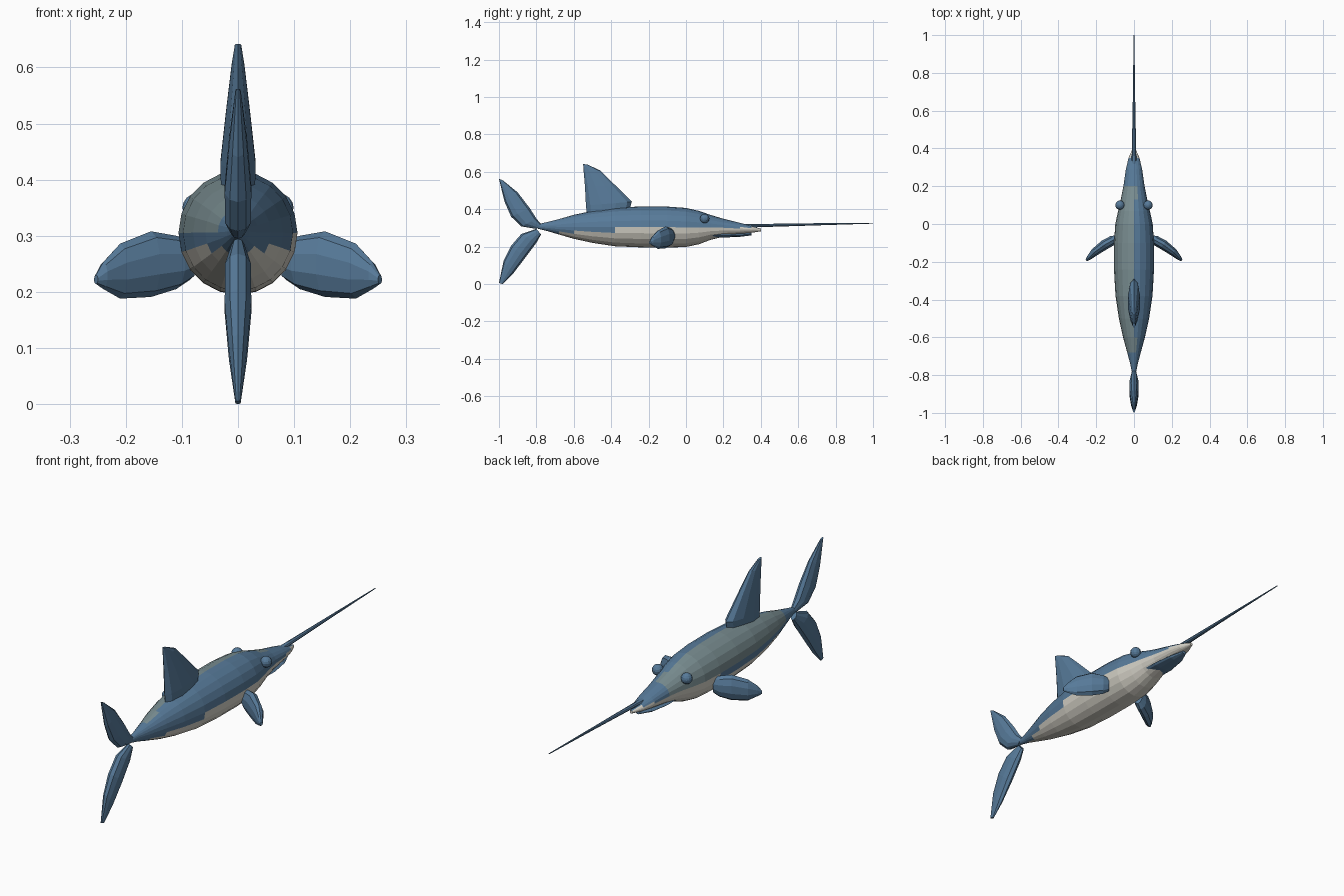
import bpy
from math import cos, sin, pi
from mathutils import Vector

old = bpy.data.objects.get("Cube")
if old:
    bpy.data.objects.remove(old, do_unlink=True)


def make_material(name, rgb):
    mat = bpy.data.materials.new(name)
    mat.use_nodes = True
    colour = (*rgb, 1.0)
    mat.diffuse_color = colour
    mat.node_tree.nodes["Principled BSDF"].inputs["Base Color"].default_value = colour
    return mat


BLUE = make_material("ocean_blue", (0.095, 0.195, 0.32))
GREY = make_material("slate_grey", (0.19, 0.265, 0.28))
PALE = make_material("belly_pale", (0.66, 0.64, 0.57))


def loft(name, rings, sides, mats=(BLUE,)):
    """Skin elliptical rings given as (centre, half axis, half axis)."""
    verts, faces = [], []
    for centre, u, v in rings:
        for i in range(sides):
            a = 2 * pi * i / sides
            verts.append(Vector(centre) + Vector(u) * cos(a) + Vector(v) * sin(a))
    for r in range(len(rings) - 1):
        for i in range(sides):
            j = (i + 1) % sides
            faces.append((r * sides + i, r * sides + j,
                          (r + 1) * sides + j, (r + 1) * sides + i))
    last = (len(rings) - 1) * sides
    faces.append(tuple(reversed(range(sides))))
    faces.append(tuple(range(last, last + sides)))
    mesh = bpy.data.meshes.new(name)
    mesh.from_pydata(verts, [], faces)
    for m in mats:
        mesh.materials.append(m)
    obj = bpy.data.objects.new(name, mesh)
    bpy.context.collection.objects.link(obj)
    # Consistent outward normals
    bpy.context.view_layer.objects.active = obj
    obj.select_set(True)
    bpy.ops.object.mode_set(mode='EDIT')
    bpy.ops.mesh.select_all(action='SELECT')
    bpy.ops.mesh.normals_make_consistent(inside=False)
    bpy.ops.object.mode_set(mode='OBJECT')
    obj.select_set(False)
    return obj


def blade(name, sections):
    """Upright fin: sections hold front (y, z), rear (y, z), half thickness."""
    rings = []
    for front, rear, thick in sections:
        f, r = Vector((0, *front)), Vector((0, *rear))
        rings.append(((f + r) / 2, (f - r) / 2, (thick, 0, 0)))
    return loft(name, rings, 10)


# Body: y, half width, top z, bottom z
profile = [
    (-0.79, 0.010, 0.320, 0.295), (-0.74, 0.020, 0.332, 0.283),
    (-0.68, 0.036, 0.347, 0.265), (-0.60, 0.058, 0.370, 0.242),
    (-0.50, 0.080, 0.391, 0.220), (-0.38, 0.098, 0.408, 0.202),
    (-0.24, 0.106, 0.415, 0.196), (-0.10, 0.106, 0.414, 0.195),
    (0.00, 0.099, 0.407, 0.198), (0.07, 0.084, 0.391, 0.213),
    (0.13, 0.070, 0.370, 0.236), (0.20, 0.056, 0.349, 0.253),
    (0.29, 0.043, 0.327, 0.266), (0.35, 0.029, 0.311, 0.274),
    (0.40, 0.007, 0.296, 0.282),
]
body = loft("body", [((0, y, (t + b) / 2), (w, 0, 0), (0, 0, (t - b) / 2))
                     for y, w, t, b in profile], 20, (BLUE, GREY, PALE))

# Pale belly, blue right flank, grey left back with a blue side band
for face in body.data.polygons:
    c = face.center
    belly_line = 0.275 if c.y < -0.42 else 0.30
    if c.x < 0 and c.y < -0.1:
        belly_line = 0.275
    if c.z < belly_line:
        face.material_index = 2
    elif c.x < 0.01 and -0.66 < c.y < 0.2 and c.z > 0.31:
        face.material_index = 1

# Long bill and the lower jaw
loft("bill", [((0, 0.26, 0.309), (0.016, 0, 0), (0, 0, 0.010)),
              ((0, 0.36, 0.312), (0.012, 0, 0), (0, 0, 0.009)),
              ((0, 0.68, 0.319), (0.006, 0, 0), (0, 0, 0.006)),
              ((0, 1.00, 0.325), (0.002, 0, 0), (0, 0, 0.002))], 8)
loft("lower_jaw", [((0, 0.08, 0.262), (0.050, 0, 0), (0, 0, 0.012)),
                   ((0, 0.20, 0.260), (0.050, 0, 0), (0, 0, 0.012)),
                   ((0, 0.29, 0.262), (0.036, 0, 0), (0, 0, 0.010)),
                   ((0, 0.35, 0.267), (0.012, 0, 0), (0, 0, 0.007))], 10)

# Dorsal fin
blade("dorsal_fin", [((-0.30, 0.405), (-0.53, 0.375), 0.032),
                     ((-0.29, 0.440), (-0.535, 0.42), 0.033),
                     ((-0.38, 0.530), (-0.54, 0.520), 0.022),
                     ((-0.46, 0.608), (-0.547, 0.60), 0.012),
                     ((-0.525, 0.638), (-0.55, 0.642), 0.006)])

# Tail lobes
blade("upper_tail_lobe", [((-0.77, 0.315), (-0.80, 0.295), 0.012),
                          ((-0.80, 0.350), (-0.88, 0.308), 0.024),
                          ((-0.835, 0.405), (-0.935, 0.36), 0.025),
                          ((-0.90, 0.490), (-0.97, 0.440), 0.017),
                          ((-0.98, 0.555), (-1.00, 0.562), 0.005)])
blade("lower_tail_lobe", [((-0.775, 0.265), (-0.80, 0.295), 0.012),
                          ((-0.80, 0.220), (-0.88, 0.268), 0.024),
                          ((-0.86, 0.140), (-0.935, 0.205), 0.025),
                          ((-0.925, 0.055), (-0.975, 0.125), 0.017),
                          ((-0.98, 0.000), (-1.00, 0.006), 0.005)])

# Paired fins: x, y, top z, bottom z; and eyes
fin_path = [(0.085, -0.075, 0.292, 0.222), (0.11, -0.085, 0.300, 0.205),
            (0.155, -0.110, 0.308, 0.191), (0.21, -0.150, 0.286, 0.188),
            (0.24, -0.180, 0.253, 0.205), (0.253, -0.192, 0.230, 0.214)]
fin_thick = [0.020, 0.027, 0.028, 0.022, 0.013, 0.006]
for side, label in ((1, "left"), (-1, "right")):
    rings = []
    for (x, y, top, low), t in zip(fin_path, fin_thick):
        rings.append(((side * x, y, (top + low) / 2),
                      (0, 0, (top - low) / 2),
                      (side * t * 0.6, t * 0.8, 0)))
    loft(label + "_pectoral_fin", rings, 10)
    bpy.ops.mesh.primitive_uv_sphere_add(segments=12, ring_count=8, radius=0.025,
                                         location=(side * 0.074, 0.10, 0.35))
    eye = bpy.context.object
    eye.name = label + "_eye"
    eye.data.materials.append(BLUE)
    eye.select_set(False)
